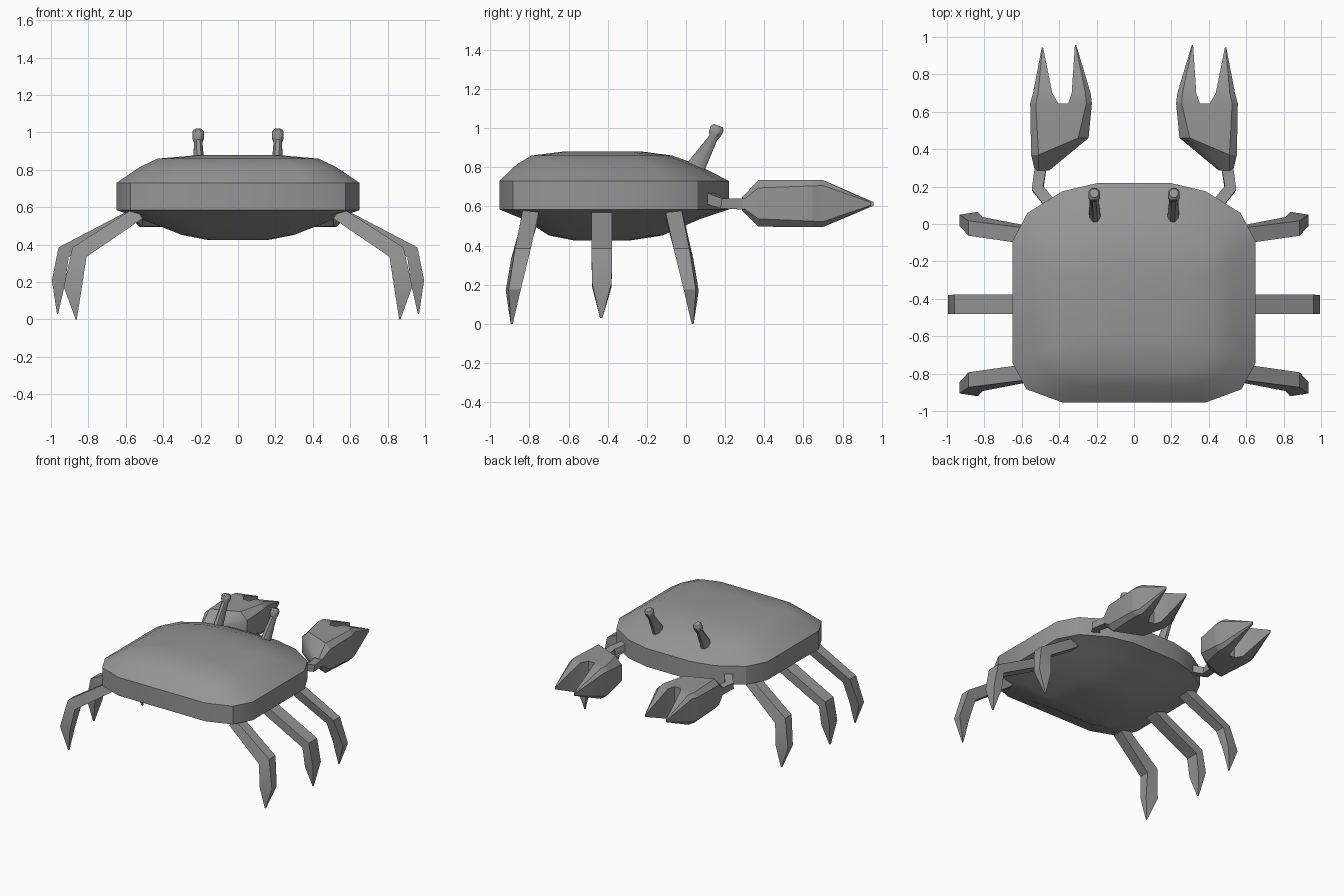
import bpy, bmesh, math
from mathutils import Vector

if "Cube" in bpy.data.objects:
    bpy.data.objects.remove(bpy.data.objects["Cube"])

grey = bpy.data.materials.new("dark_grey")
grey.diffuse_color = (.3, .3, .3, 1)
grey.use_nodes = True
grey.node_tree.nodes["Principled BSDF"].inputs["Base Color"].default_value = grey.diffuse_color


def loft(name, rings, mirror=True, smooth=30):
    """Skin a list of equal-length rings, cap both ends, optionally mirror in x."""
    bm = bmesh.new()
    vs = [[bm.verts.new(p) for p in r] for r in rings]
    n = len(rings[0])
    for a, b in zip(vs, vs[1:]):
        for i in range(n):
            j = (i + 1) % n
            bm.faces.new((a[i], a[j], b[j], b[i]))
    bm.faces.new(vs[0][::-1])
    bm.faces.new(vs[-1])
    bmesh.ops.remove_doubles(bm, verts=bm.verts, dist=0.0005)
    bmesh.ops.recalc_face_normals(bm, faces=bm.faces)
    me = bpy.data.meshes.new(name)
    bm.to_mesh(me)
    bm.free()
    me.materials.append(grey)
    ob = bpy.data.objects.new(name, me)
    bpy.context.collection.objects.link(ob)
    bpy.ops.object.select_all(action='DESELECT')
    ob.select_set(True)
    bpy.context.view_layer.objects.active = ob
    bpy.ops.object.shade_smooth_by_angle(angle=math.radians(smooth))
    if mirror:
        m = ob.modifiers.new("mirror", 'MIRROR')
        m.use_mirror_merge = False


# Shell: rounded outline scaled through domed top, flat rim and keel
half = [(.19, .22), (.38, .175), (.565, .06), (.645, -.09),
        (.645, -.74), (.57, -.88), (.38, -.95)]
outline = half + [(-x, y) for x, y in reversed(half)]
levels = [  # z, x half-width, y half-length, y centre
    (.425, .16, .135, -.43), (.452, .30, .29, -.41), (.535, .51, .45, -.38),
    (.585, .65, .587, -.367), (.73, .65, .587, -.367),
    (.815, .525, .46, -.405), (.86, .43, .36, -.43), (.88, .20, .205, -.425)]
loft("shell", [[(x / .645 * sx, cy + (y + .365) / .585 * sy, z) for x, y in outline]
               for z, sx, sy, cy in levels], mirror=False)


# Legs: sections are inner (x, z), outer (x, z), inner y, outer y, width
def leg(name, secs):
    rings = []
    for (xi, zi), (xo, zo), yi, yo, w in secs:
        rings.append([(xi, yi - w / 2, zi), (xo, yo - w / 2, zo),
                      (xo, yo + w / 2, zo), (xi, yi + w / 2, zi)])
    loft(name, rings)


leg("middle_leg", [((.50, .548), (.54, .605), -.43, -.43, .105),
                   ((.905, .335), (.96, .385), -.43, -.43, .105),
                   ((.925, .19), (.995, .21), -.43, -.43, .10),
                   ((.962, .03), (.968, .03), -.433, -.433, .012)])
for name, s in (("claw_side_leg", 1), ("far_leg", -1)):
    def y(d):
        return -.428 + s * d
    leg(name, [((.51, .54), (.55, .60), y(.365), y(.36), .085),
               ((.81, .335), (.885, .385), y(.425), y(.405), .08),
               ((.835, .17), (.932, .175), y(.462), y(.447), .062),
               ((.862, 0), (.868, 0), y(.462), y(.462), .01)])


# Tube along a path in a tilted plane; used for arms and eye stalks
def tube(name, path, sides, smooth):
    pts = [Vector(p[:3]) for p in path]
    rings = []
    for i, p in enumerate(path):
        d = (pts[min(i + 1, len(pts) - 1)] - pts[max(i - 1, 0)]).normalized()
        side = d.cross(Vector((0, 0, 1))).normalized()
        up = side.cross(d)
        ring = []
        for k in range(sides):
            a = 2 * math.pi * (k + .5) / sides
            ring.append(pts[i] + side * math.cos(a) * p[3] + up * math.sin(a) * p[4])
        rings.append(ring)
    loft(name, rings, smooth=smooth)


tube("claw_arm", [(.41, .06, .665, .045, .042), (.515, .19, .615, .045, .036),
                  (.495, .33, .612, .045, .042)], 4, 30)
tube("eye_stalk", [(.205, .03, .75, .034, .055), (.21, .055, .81, .032, .05),
                   (.213, .14, .952, .024, .025), (.213, .148, .972, .034, .036),
                   (.213, .160, 1.0, .034, .038), (.213, .165, 1.013, .024, .026)], 8, 40)


# Claw: chamfered box sections, inner side i, outer side o
def section(xi, yi, xo, yo, zb, zt, ci, co):
    return [(xi + ci, yi, zb), (xo - co, yo, zb), (xo, yo, zb + co), (xo, yo, zt - co),
            (xo - co, yo, zt), (xi + ci, yi, zt), (xi, yi, zt - ci), (xi, yi, zb + ci)]


loft("claw_palm", [section(.455, .285, .53, .285, .58, .645, .018, .018),
                   section(.243, .46, .55, .37, .497, .735, .055, .04),
                   section(.225, .645, .555, .645, .495, .735, .03, .03)])
loft("claw_outer_finger", [section(.405, .645, .555, .645, .495, .735, 0, .03),
                           section(.437, .70, .54, .70, .495, .735, 0, .028),
                           section(.486, .945, .493, .945, .603, .623, 0, .003)])
loft("claw_inner_finger", [section(.225, .645, .352, .645, .495, .735, .03, 0),
                           section(.232, .70, .333, .70, .495, .735, .028, 0),
                           section(.309, .957, .316, .957, .603, .623, .003, 0)])
